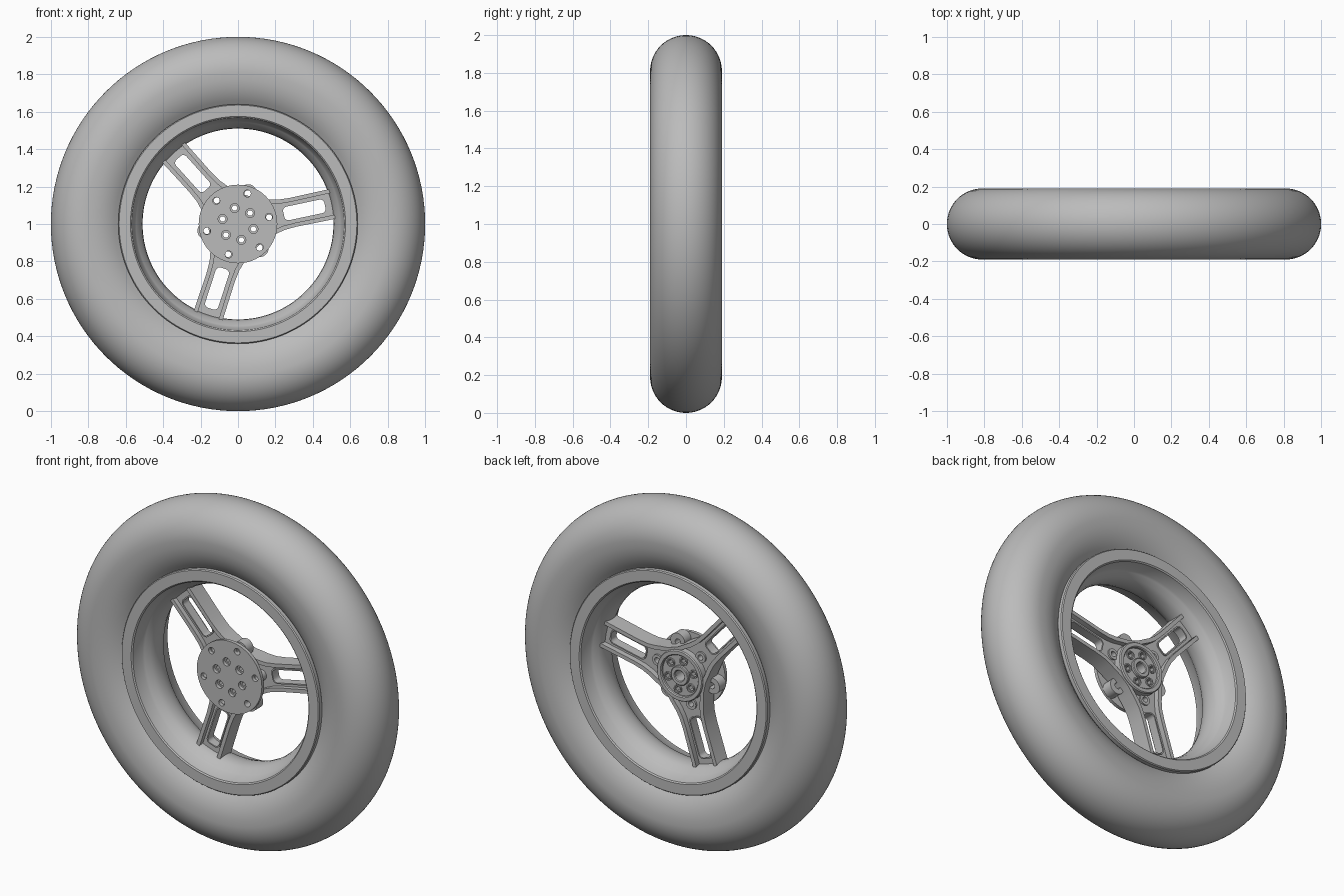
import bpy, bmesh
from math import sin, cos, pi, radians
from mathutils import Vector

cube = bpy.data.objects.get("Cube")
if cube:
    bpy.data.objects.remove(cube, do_unlink=True)

grey = bpy.data.materials.new("plain_grey")
grey.use_nodes = True
colour = (0.5, 0.5, 0.5, 1)
grey.diffuse_color = colour
grey.node_tree.nodes["Principled BSDF"].inputs["Base Color"].default_value = colour

SPOKES = [radians(12 + 120 * i) for i in range(3)]
GAPS = [a + pi / 3 for a in SPOKES]
CENTRE = Vector((0, 0, 1))


def activate(obj):
    bpy.ops.object.select_all(action='DESELECT')
    obj.select_set(True)
    bpy.context.view_layer.objects.active = obj


def finish(obj, angle=35):
    activate(obj)
    bpy.ops.object.shade_smooth_by_angle(angle=radians(angle))


def lathe(name, profile, steps=128, angle=35):
    """Closed (radius, y) profile turned around the axle."""
    bm = bmesh.new()
    verts = [bm.verts.new((r, y, 1)) for r, y in profile]
    edges = [bm.edges.new((verts[i - 1], verts[i])) for i in range(len(verts))]
    bmesh.ops.spin(bm, geom=verts + edges, cent=CENTRE, axis=(0, 1, 0),
                   angle=2 * pi, steps=steps)
    bmesh.ops.remove_doubles(bm, verts=bm.verts, dist=0.0001)
    bmesh.ops.recalc_face_normals(bm, faces=bm.faces)
    mesh = bpy.data.meshes.new(name)
    bm.to_mesh(mesh)
    bm.free()
    mesh.materials.append(grey)
    obj = bpy.data.objects.new(name, mesh)
    bpy.context.collection.objects.link(obj)
    finish(obj, angle)


def plate(name, outlines, front, back):
    """Flat outlines in x and z, with inner ones as holes, extruded along y."""
    curve = bpy.data.curves.new(name, 'CURVE')
    curve.dimensions = '2D'
    curve.fill_mode = 'BOTH'
    curve.extrude = (back - front) / 2
    for outline in outlines:
        spline = curve.splines.new('POLY')
        spline.points.add(len(outline) - 1)
        for point, (x, z) in zip(spline.points, outline):
            point.co = (x, z, 0, 1)
        spline.use_cyclic_u = True
    curve.materials.append(grey)
    obj = bpy.data.objects.new(name, curve)
    bpy.context.collection.objects.link(obj)
    obj.location = (0, (front + back) / 2, 1)
    obj.rotation_euler = (pi / 2, 0, 0)
    activate(obj)
    bpy.ops.object.convert(target='MESH')
    finish(bpy.context.object)


def polar(r, a):
    return r * cos(a), r * sin(a)


def circle(r, centre=(0, 0), n=24):
    return [(centre[0] + r * cos(2 * pi * i / n), centre[1] + r * sin(2 * pi * i / n))
            for i in range(n)]


def holes(r, ring, start, n=16):
    return [circle(r, polar(ring, radians(start + 60 * i)), n) for i in range(6)]


def turn(points, a):
    return [(x * cos(a) - y * sin(a), x * sin(a) + y * cos(a)) for x, y in points]


def mirror_gap(points):
    """Reflect a spoke edge across the middle of the gap to the next spoke."""
    c, s = cos(2 * pi / 3), sin(2 * pi / 3)
    return [(x * c + y * s, x * s - y * c) for x, y in reversed(points)]


# Tyre: half-round tread with sidewalls tucking in to the rim
tread = [(0.81 + 0.19 * cos(t), 0.19 * sin(t))
         for t in [pi * (i / 32 - 0.5) for i in range(33)]]
wall = [(0.77, 0.188), (0.73, 0.181), (0.69, 0.166), (0.66, 0.149), (0.62, 0.12)]
lathe("tyre", tread + wall + [(r, -y) for r, y in reversed(wall)])

# Rim: flat lips, stepped sides and a gently rounded barrel
half = [(0.6, 0.1), (0.635, 0.13), (0.64, 0.138), (0.64, 0.16), (0.635, 0.166),
        (0.575, 0.166), (0.568, 0.16), (0.553, 0.095), (0.545, 0.085),
        (0.523, 0.06), (0.513, 0.03)]
lathe("rim", half + [(0.51, 0)] + [(r, -y) for r, y in reversed(half)], angle=28)

# Spoke star: web plate with long slots, edged by raised rails
edge = [(0.532, 0.088), (0.51, 0.081), (0.3, 0.079), (0.235, 0.083), (0.19, 0.094),
        (0.15, 0.108), (0.11, 0.121)]
inner = [(0.532, 0.066), (0.51, 0.059), (0.3, 0.057), (0.235, 0.06), (0.185, 0.07),
         (0.145, 0.085), (0.1, 0.1)]
outer_path = edge + mirror_gap(edge)
inner_path = inner + mirror_gap(inner)

star = []
for a in SPOKES:
    star += turn(outer_path, a)


def slot(start, end, w, corner):
    pts = []
    for cx, cy, q in ((end - corner, w - corner, 0), (start + corner, w - corner, 1),
                      (start + corner, corner - w, 2), (end - corner, corner - w, 3)):
        pts += [(cx + corner * cos((q + k / 4) * pi / 2),
                 cy + corner * sin((q + k / 4) * pi / 2)) for k in range(5)]
    return pts


slots = [turn(slot(0.25, 0.475, 0.037, 0.022), a) for a in SPOKES]
bolt_holes = [circle(0.016, polar(0.17, a), 16) for a in SPOKES]
hub_holes = holes(0.016, 0.087, 42, 6)
plate("spoke_web", [star] + slots + bolt_holes + hub_holes + [circle(0.03)], -0.02, 0.02)
plate("spoke_rails", [turn(outer_path + inner_path[::-1], a) for a in SPOKES], -0.048, 0.052)

# Raised lip around each slot
rims = []
for a in SPOKES:
    rims += [turn(slot(0.243, 0.482, 0.044, 0.027), a), turn(slot(0.25, 0.475, 0.037, 0.022), a)]
plate("slot_lips", rims, -0.027, 0.027)

# Hub: front disc, drilled core, rear rings
plate("front_disc", [circle(0.21, n=64)] + holes(0.019, 0.17, 13) + holes(0.024, 0.087, 42),
      -0.08, -0.06)
plate("hub_core", [circle(0.13, n=48), circle(0.03)] + hub_holes, -0.06, 0.045)
lathe("rear_hub_ring", [(0.118, 0.02), (0.148, 0.02), (0.148, 0.056), (0.143, 0.062),
                        (0.123, 0.062), (0.118, 0.056)], 48)
lathe("axle_collar", [(0.03, 0.0), (0.056, 0.0), (0.056, 0.058), (0.052, 0.062),
                      (0.034, 0.062), (0.03, 0.058)], 32)

# Small rings around the rear hub holes
rings = []
for i in range(6):
    spot = polar(0.087, radians(42 + 60 * i))
    rings += [circle(0.025, spot, 16), circle(0.018, spot, 16)]
plate("rear_hole_rings", rings, 0.045, 0.053)

# Bolt bosses in the gaps and on the spoke roots
bosses = []
for a in GAPS:
    spot = polar(0.175, a)
    bosses += [circle(0.046, spot, 32), circle(0.018, polar(0.17, a), 16)]
plate("disc_bosses", bosses, -0.06, 0.0)
studs = []
for a in SPOKES:
    spot = polar(0.17, a)
    studs += [circle(0.032, spot), circle(0.016, spot, 16)]
plate("spoke_bosses", studs, -0.06, 0.03)
